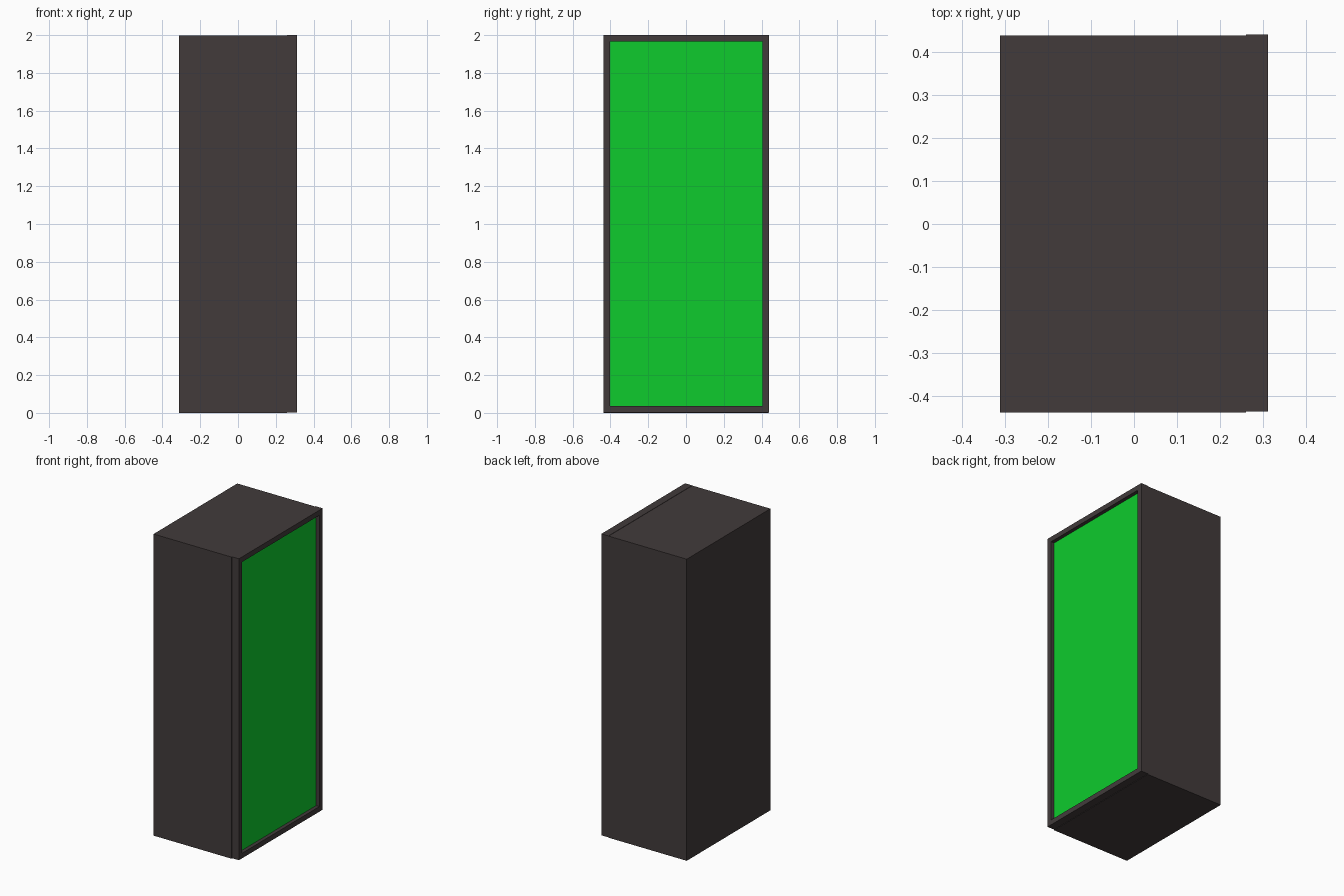
import bpy, bmesh
from mathutils import Vector

if "Cube" in bpy.data.objects:
    bpy.data.objects.remove(bpy.data.objects["Cube"])


def material(name, rgb):
    m = bpy.data.materials.new(name)
    m.diffuse_color = (*rgb, 1.0)
    m.use_nodes = True
    m.node_tree.nodes["Principled BSDF"].inputs["Base Color"].default_value = m.diffuse_color
    return m


charcoal = material("charcoal", (0.054, 0.044, 0.044))
green = material("bright green", (0.0044, 0.597, 0.026))


def box(name, lo, hi, mats, edit=None):
    """Box between two corners, with an optional bmesh edit."""
    lo, hi = Vector(lo), Vector(hi)
    bm = bmesh.new()
    bmesh.ops.create_cube(bm, size=1)
    for v in bm.verts:
        v.co = Vector([(lo[i] + hi[i]) / 2 + v.co[i] * (hi[i] - lo[i]) for i in range(3)])
    bm.normal_update()
    if edit:
        edit(bm)
    me = bpy.data.meshes.new(name)
    bm.to_mesh(me)
    bm.free()
    for m in mats:
        me.materials.append(m)
    ob = bpy.data.objects.new(name, me)
    bpy.context.collection.objects.link(ob)
    return ob


def recess_panel(bm):
    """Inset the +x face, then sink it straight back as the green panel."""
    face = next(f for f in bm.faces if f.normal.x > 0.9)
    bmesh.ops.inset_individual(bm, faces=[face], thickness=0.048, depth=0)
    face.material_index = 1
    rim = list(face.edges)
    ring = bmesh.ops.extrude_face_region(bm, geom=[face])
    new = [g for g in ring["geom"] if isinstance(g, bmesh.types.BMFace)]
    for v in {v for f in new for v in f.verts}:
        v.co.x -= 0.024
    if face.is_valid:
        bm.faces.remove(face)
    for f in bm.faces:
        f.material_index = 1 if f in new else 0
    bmesh.ops.recalc_face_normals(bm, faces=bm.faces)


# Cabinet body
box("cabinet_body", (-0.312, -0.438, 0), (0.26, 0.438, 1.998), [charcoal])

# Door with a raised frame and a sunken green panel
box("door", (0.26, -0.436, 0.003), (0.312, 0.44, 2.0), [charcoal, green], recess_panel)
